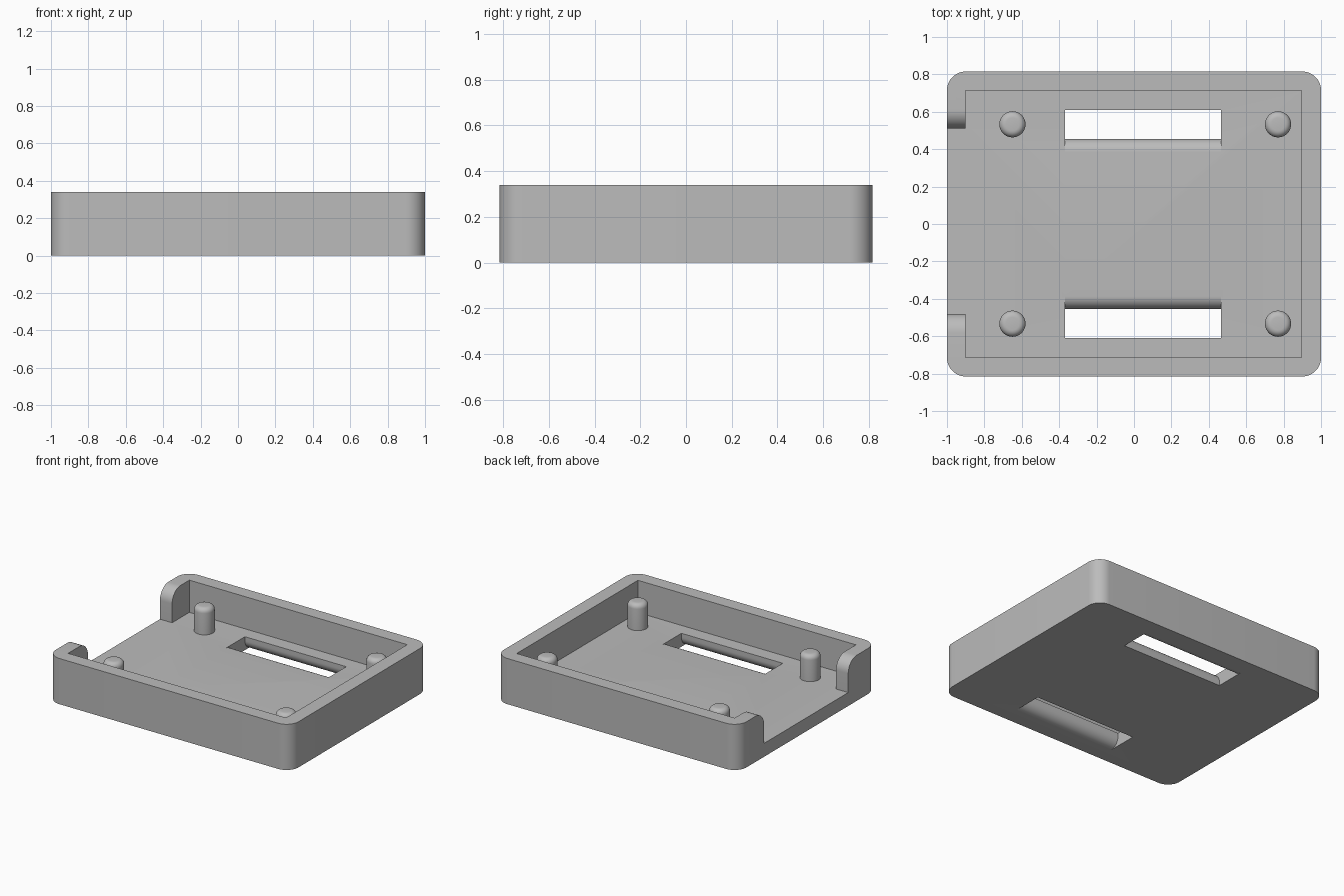
import bpy, bmesh, math
from mathutils import Vector

cube = bpy.data.objects.get("Cube")
if cube:
    bpy.data.objects.remove(cube, do_unlink=True)

HEIGHT, FLOOR = 0.34, 0.10
HALF_Y, CORNER = 0.815, 0.10

grey = bpy.data.materials.new("plain grey")
grey.use_nodes = True
grey.diffuse_color = (0.5, 0.5, 0.5, 1)
grey.node_tree.nodes["Principled BSDF"].inputs["Base Color"].default_value = (0.5, 0.5, 0.5, 1)


def arc(cx, cy, r, start, end, steps=12):
    """Points on a circular arc, angles in degrees."""
    angles = [math.radians(start + (end - start) * i / steps) for i in range(steps + 1)]
    return [(cx + r * math.cos(a), cy + r * math.sin(a)) for a in angles]


def prism(name, points, depth):
    """Extrude a closed loop of 3D points along a vector."""
    bm = bmesh.new()
    face = bm.faces.new([bm.verts.new(p) for p in points])
    result = bmesh.ops.extrude_face_region(bm, geom=[face])
    moved = [v for v in result["geom"] if isinstance(v, bmesh.types.BMVert)]
    bmesh.ops.translate(bm, verts=moved, vec=Vector(depth))
    bmesh.ops.recalc_face_normals(bm, faces=bm.faces)
    return finish(name, bm)


def finish(name, bm):
    mesh = bpy.data.meshes.new(name)
    bm.to_mesh(mesh)
    bm.free()
    mesh.materials.append(grey)
    obj = bpy.data.objects.new(name, mesh)
    bpy.context.collection.objects.link(obj)
    return obj


def select(obj):
    bpy.ops.object.select_all(action='DESELECT')
    obj.select_set(True)
    bpy.context.view_layer.objects.active = obj


def cut(body, cutter):
    cutter.hide_render = True
    mod = body.modifiers.new("cut", 'BOOLEAN')
    mod.operation = 'DIFFERENCE'
    mod.solver = 'EXACT'
    mod.object = cutter
    select(body)
    bpy.ops.object.modifier_apply(modifier=mod.name)
    bpy.data.objects.remove(cutter, do_unlink=True)


def smooth(obj):
    select(obj)
    bpy.ops.object.shade_smooth_by_angle(angle=math.radians(30))


# Tray body with rounded vertical corners
cx, cy = 1 - CORNER, HALF_Y - CORNER
outline = (arc(cx, cy, CORNER, 0, 90) + arc(-cx, cy, CORNER, 90, 180)
           + arc(-cx, -cy, CORNER, 180, 270) + arc(cx, -cy, CORNER, 270, 360))
tray = prism("tray", [(x, y, 0) for x, y in outline], (0, 0, HEIGHT))

# Square-cornered cavity
inner = [(-0.9, -0.713), (0.895, -0.713), (0.895, 0.713), (-0.9, 0.713)]
cut(tray, prism("cavity_cutter", [(x, y, FLOOR) for x, y in inner], (0, 0, 0.5)))

# Open end, with the wall tops rounded over into the gap
r = 0.1
gap = ([(-0.48, FLOOR), (0.51, FLOOR)] + arc(0.51 + r, HEIGHT - r, r, 180, 90)
       + [(0.51 + r, 0.5), (-0.48 - r, 0.5)] + arc(-0.48 - r, HEIGHT - r, r, 90, 0))
cut(tray, prism("gap_cutter", [(-1.1, y, z) for y, z in gap], (0.22, 0, 0)))

# Strap slots: inner edge rounded above, outer edge rounded below
r = 0.07
slot = (arc(0.455 - r, FLOOR - r, r, 90, 0) + [(0.455, -0.05), (0.61 + r, -0.05)]
        + arc(0.61 + r, r, r, 270, 180) + [(0.61, 0.15), (0.455 - r, 0.15)])
for side in (1, -1):
    cut(tray, prism("slot_cutter", [(-0.37, side * y, z) for y, z in slot], (0.835, 0, 0)))
smooth(tray)

# Four round-topped mounting pegs
PEG_R, PEG_TOP, ROUND = 0.07, 0.295, 0.035
profile = [(PEG_R, FLOOR - 0.02)] + arc(PEG_R - ROUND, PEG_TOP - ROUND, ROUND, 0, 90, 6)
for x, end in ((-0.65, "right"), (0.77, "left")):
    for side, place in ((-1, "front"), (1, "back")):
        bm = bmesh.new()
        verts = [bm.verts.new((px, 0, pz)) for px, pz in profile]
        edges = [bm.edges.new(pair) for pair in zip(verts, verts[1:])]
        bmesh.ops.spin(bm, geom=verts + edges, cent=(0, 0, 0), axis=(0, 0, 1),
                       angle=2 * math.pi, steps=32)
        bmesh.ops.remove_doubles(bm, verts=bm.verts, dist=0.0001)
        bmesh.ops.holes_fill(bm, edges=[e for e in bm.edges if e.is_boundary])
        bmesh.ops.recalc_face_normals(bm, faces=bm.faces)
        peg = finish(f"peg_{place}_{end}", bm)
        peg.location = (x, side * 0.533, 0)
        smooth(peg)
